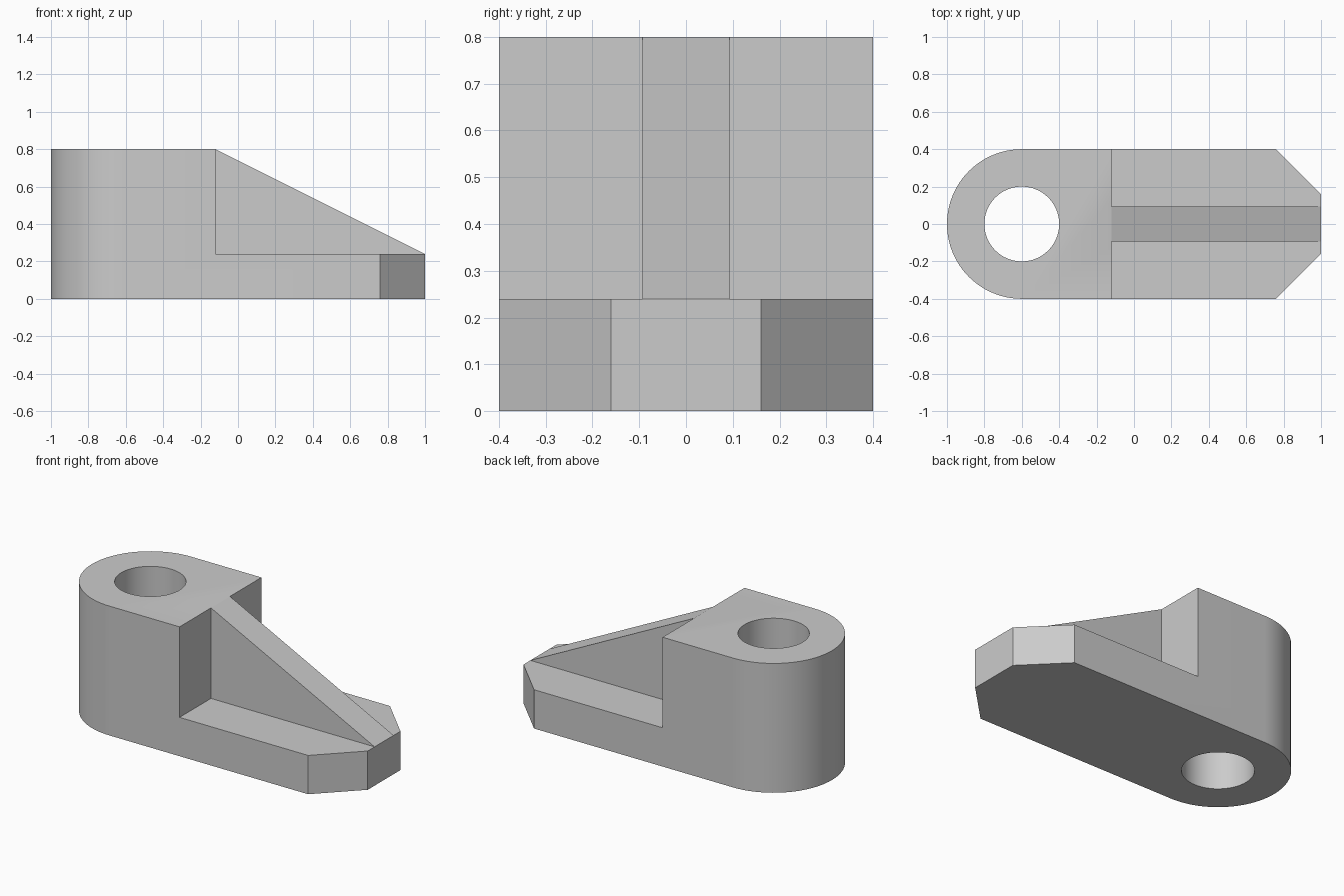
import bpy, bmesh
from math import pi, sin, cos
from mathutils import Vector

if "Cube" in bpy.data.objects:
    bpy.data.objects.remove(bpy.data.objects["Cube"], do_unlink=True)

LENGTH, HALF_WIDTH, HEIGHT = 1.0, 0.4, 0.8
HOLE_X, HOLE_R = -0.6, 0.2
HEAD_X, FOOT_Z, WEB_Y = -0.12, 0.24, 0.093

grey = bpy.data.materials.new("plain grey")
grey.use_nodes = True
grey.diffuse_color = (0.6, 0.6, 0.6, 1)
grey.node_tree.nodes["Principled BSDF"].inputs["Base Color"].default_value = (0.6, 0.6, 0.6, 1)


def prism(name, points, direction):
    """Extrude a closed outline of 3D points along a direction."""
    bm = bmesh.new()
    face = bm.faces.new([bm.verts.new(p) for p in points])
    out = bmesh.ops.extrude_face_region(bm, geom=[face], use_keep_orig=True)
    moved = [v for v in out["geom"] if isinstance(v, bmesh.types.BMVert)]
    bmesh.ops.translate(bm, verts=moved, vec=Vector(direction))
    bmesh.ops.recalc_face_normals(bm, faces=bm.faces[:])
    mesh = bpy.data.meshes.new(name)
    bm.to_mesh(mesh)
    bm.free()
    obj = bpy.data.objects.new(name, mesh)
    bpy.context.collection.objects.link(obj)
    mesh.materials.append(grey)
    return obj


def arc(radius, start, end, steps, z):
    return [(HOLE_X + radius * cos(start + (end - start) * i / steps),
             radius * sin(start + (end - start) * i / steps), z)
            for i in range(steps + 1)]


def cut(body, cutter):
    cutter.hide_render = True
    mod = body.modifiers.new("cut", "BOOLEAN")
    mod.operation = "DIFFERENCE"
    mod.solver = "EXACT"
    mod.object = cutter
    bpy.context.view_layer.objects.active = body
    bpy.ops.object.modifier_apply(modifier=mod.name)
    bpy.data.objects.remove(cutter, do_unlink=True)


# Full-height body: rounded at one end, chamfered at the other
outline = arc(HALF_WIDTH, pi / 2, 3 * pi / 2, 48, 0)
outline += [(0.76, -HALF_WIDTH, 0), (LENGTH, -0.16, 0),
            (LENGTH, 0.16, 0), (0.76, HALF_WIDTH, 0)]
body = prism("bracket_body", outline, (0, 0, HEIGHT))

# Pockets on both sides leave the foot and the central web
for side in (-1, 1):
    y = side * WEB_Y
    pocket = [(HEAD_X, y, FOOT_Z), (1.3, y, FOOT_Z), (1.3, y, 1), (HEAD_X, y, 1)]
    cut(body, prism("pocket_cutter", pocket, (0, side, 0)))

# Sloping top of the web
slope = (FOOT_Z - HEIGHT) / (LENGTH - HEAD_X)
profile = [(x, -0.13, HEIGHT + slope * (x - HEAD_X)) for x in (HEAD_X - 0.2, 1.2)]
profile += [(1.2, -0.13, 1.2), (HEAD_X - 0.2, -0.13, 1.2)]
cut(body, prism("slope_cutter", profile, (0, 0.26, 0)))

# Vertical through hole
cut(body, prism("hole_cutter", arc(HOLE_R, 0, 2 * pi, 64, -0.2)[:-1], (0, 0, 1.4)))

bpy.ops.object.select_all(action="DESELECT")
body.select_set(True)
bpy.context.view_layer.objects.active = body
bpy.ops.object.shade_smooth_by_angle(angle=pi / 6)
